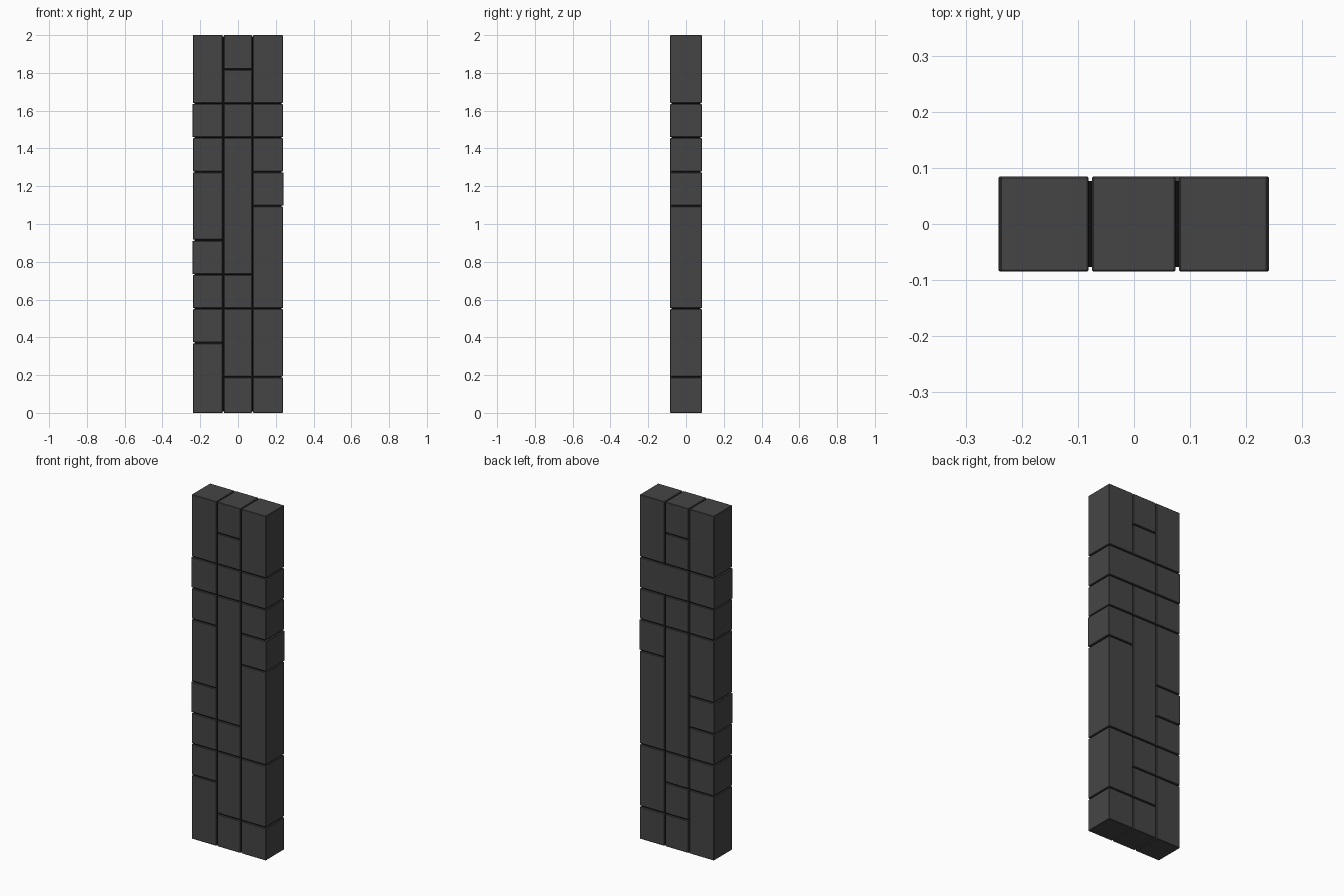
import bpy

if "Cube" in bpy.data.objects:
    bpy.data.objects.remove(bpy.data.objects["Cube"])

def material(name, v):
    m = bpy.data.materials.new(name)
    m.diffuse_color = (v, v, v, 1)
    m.use_nodes = True
    m.node_tree.nodes["Principled BSDF"].inputs["Base Color"].default_value = m.diffuse_color
    return m

STONE = material("dark_stone", 0.06)
JOINT = material("black_joint", 0.004)

def box(name, x, y, z, mat, bevel=0):
    bpy.ops.mesh.primitive_cube_add(size=1)
    o = bpy.context.object
    o.name = name
    o.location = [(a + b) / 2 for a, b in (x, y, z)]
    o.scale = [b - a for a, b in (x, y, z)]
    bpy.ops.object.transform_apply(location=True, scale=True)
    o.data.materials.append(mat)
    if bevel:
        m = o.modifiers.new("chamfer", 'BEVEL')
        m.width = bevel
        m.segments = 1
    return o

# Eleven courses: z of each course boundary
Z = [0] + [0.19 + 0.181 * i for i in range(10)] + [2.0]
D = 0.0845
G = 0.003  # half joint width

def stack(name, x, y, cuts, out=()):
    """Blocks filling one column between consecutive course numbers."""
    for a, b in zip(cuts, cuts[1:]):
        z0 = Z[a] + (G if a else 0)
        z1 = Z[b] - (G if b < 11 else 0)
        xs = list(x)
        if a in out:  # block standing slightly proud of the end face
            xs[0 if x[0] < -0.1 else 1] *= 1.012
        box(f"{name}_{a}", xs, y, (z0, z1), STONE, 0.0025)

FULL, FRONT, BACK = (-D, D), (-D, 0), (0, D)
LEFT, MID, RIGHT = (-0.239, -0.081), (-0.075, 0.074), (0.08, 0.238)

# Mortar core seen as black joints
box("joint_core", (-0.231, 0.230), (-D + 0.008, D - 0.008), (0.008, 1.992), JOINT)

# End columns run through the full depth
stack("left_block", LEFT, FULL, [0, 2, 3, 4, 5, 7, 8, 9, 11], out=(4, 8))
stack("right_block", RIGHT, FULL, [0, 1, 3, 6, 7, 8, 9, 11], out=(6,))

# Middle column: shared ends, different front and back bonds between
stack("middle_bottom_block", MID, FULL, [0, 1])
stack("middle_front_block", MID, FRONT, [1, 3, 4, 8])
stack("middle_back_block", MID, BACK, [1, 2, 3, 7, 8])
stack("middle_top_block", MID, FULL, [8, 9, 10, 11])

# Double-width stone on the back: bridge the joint
box("wide_back_block_bridge", (0.065, 0.09), BACK, (Z[8] + G + 0.0025, Z[9] - G - 0.0025), STONE)
